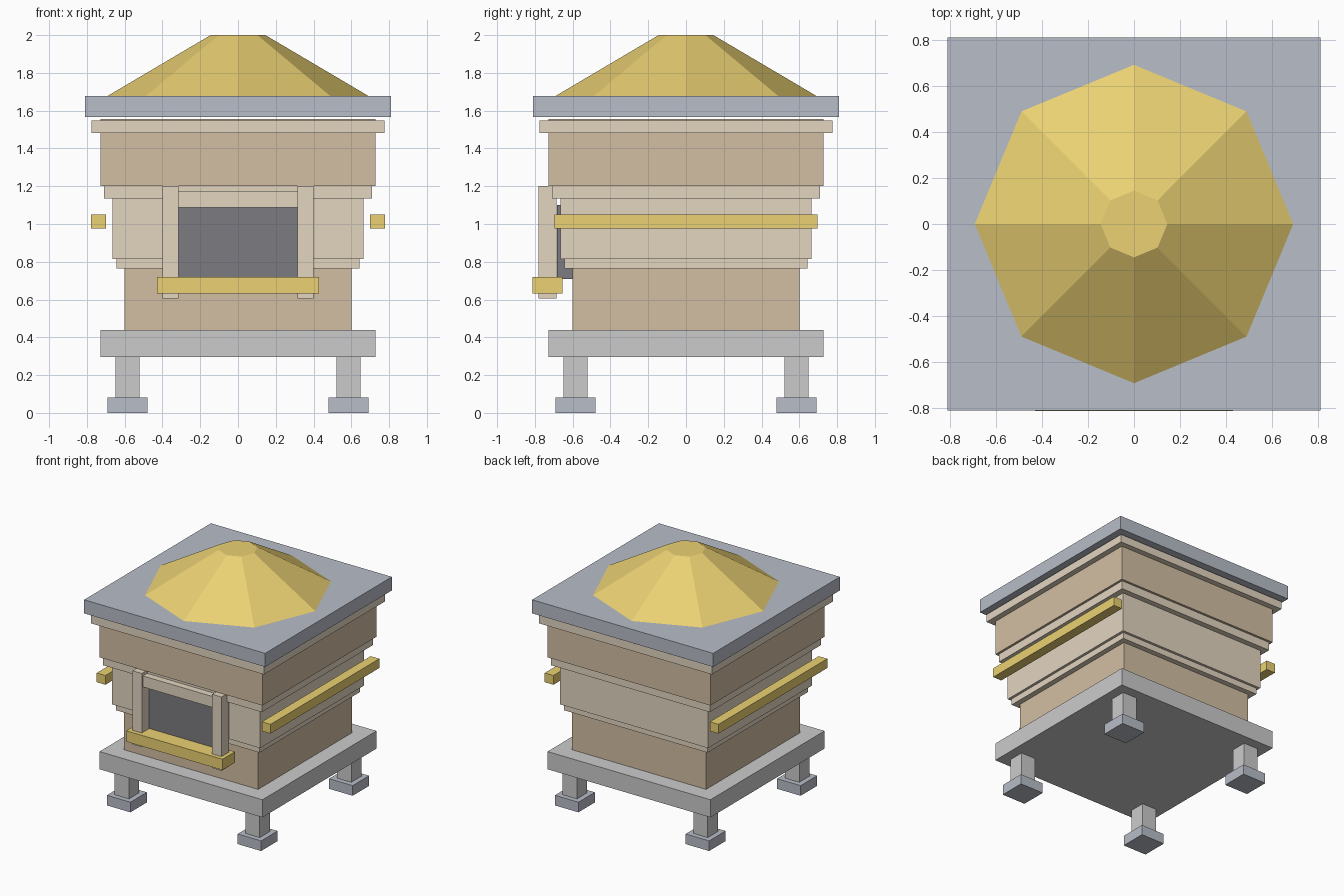
import bpy
import math

if "Cube" in bpy.data.objects:
    bpy.data.objects.remove(bpy.data.objects["Cube"])


def material(name, rgb):
    m = bpy.data.materials.new(name)
    m.diffuse_color = (*rgb, 1)
    m.use_nodes = True
    m.node_tree.nodes["Principled BSDF"].inputs["Base Color"].default_value = m.diffuse_color
    return m


WOOD = material("wood", (0.65, 0.52, 0.37))
TAN = material("pale_wood", (0.77, 0.67, 0.53))
GOLD = material("gold", (0.83, 0.64, 0.17))
SLATE = material("slate", (0.48, 0.51, 0.58))
DARK = material("dark", (0.2, 0.2, 0.22))


def box(name, x, y, z, mat=None):
    """Box from (min, max) ranges on each axis."""
    ranges = (x, y, z)
    bpy.ops.mesh.primitive_cube_add(size=1, location=[(a + b) / 2 for a, b in ranges])
    ob = bpy.context.object
    ob.name = name
    ob.scale = [b - a for a, b in ranges]
    bpy.ops.object.transform_apply(location=False, rotation=False, scale=True)
    if mat:
        ob.data.materials.append(mat)
    return ob


def slab(name, half, z0, z1, mat=None):
    """Square slab centred on the z axis."""
    return box(name, (-half, half), (-half, half), (z0, z1), mat)


def around(c, half):
    return (c - half, c + half)


# Four legs with foot pads
for sx, side in ((-1, "left"), (1, "right")):
    for sy, end in ((-1, "front"), (1, "back")):
        cx, cy = sx * 0.585, sy * 0.585
        box(f"{end}_{side}_foot", around(cx, 0.105), around(cy, 0.105), (0, 0.082), SLATE)
        box(f"{end}_{side}_leg", around(cx, 0.064), around(cy, 0.064), (0.082, 0.297))

# Stand and stacked body, widening upward
slab("base_plate", 0.729, 0.297, 0.44)
slab("lower_body", 0.60, 0.44, 0.765, WOOD)
slab("lower_trim", 0.643, 0.765, 0.815, TAN)
slab("middle_body", 0.664, 0.815, 1.136, TAN)
slab("middle_trim", 0.71, 1.136, 1.202, TAN)
slab("upper_body", 0.729, 1.202, 1.557, WOOD)
slab("upper_trim", 0.775, 1.483, 1.547, TAN)

# Roof slab and eight-sided cap
slab("roof", 0.81, 1.567, 1.677, SLATE)
bpy.ops.mesh.primitive_cone_add(vertices=8, radius1=0.692, radius2=0.145,
                                depth=0.323, location=(0, 0, 1.8385))
cap = bpy.context.object
cap.name = "roof_cap"
cap.data.materials.append(GOLD)

# Side rails and entrance posts
for s, side in ((-1, "left"), (1, "right")):
    box(f"{side}_rail", around(s * 0.739, 0.039), (-0.695, 0.695), (0.975, 1.05), GOLD)
    box(f"{side}_post", around(s * 0.357, 0.042), (-0.78, -0.685), (0.605, 1.202), TAN)

# Entrance opening, lintel and landing ledge
box("entrance_panel", (-0.335, 0.335), (-0.684, -0.59), (0.71, 1.10), DARK)
box("entrance_lintel", (-0.315, 0.315), (-0.765, -0.69), (1.087, 1.176), TAN)
box("landing_ledge", (-0.43, 0.43), (-0.813, -0.655), (0.632, 0.72), GOLD)
